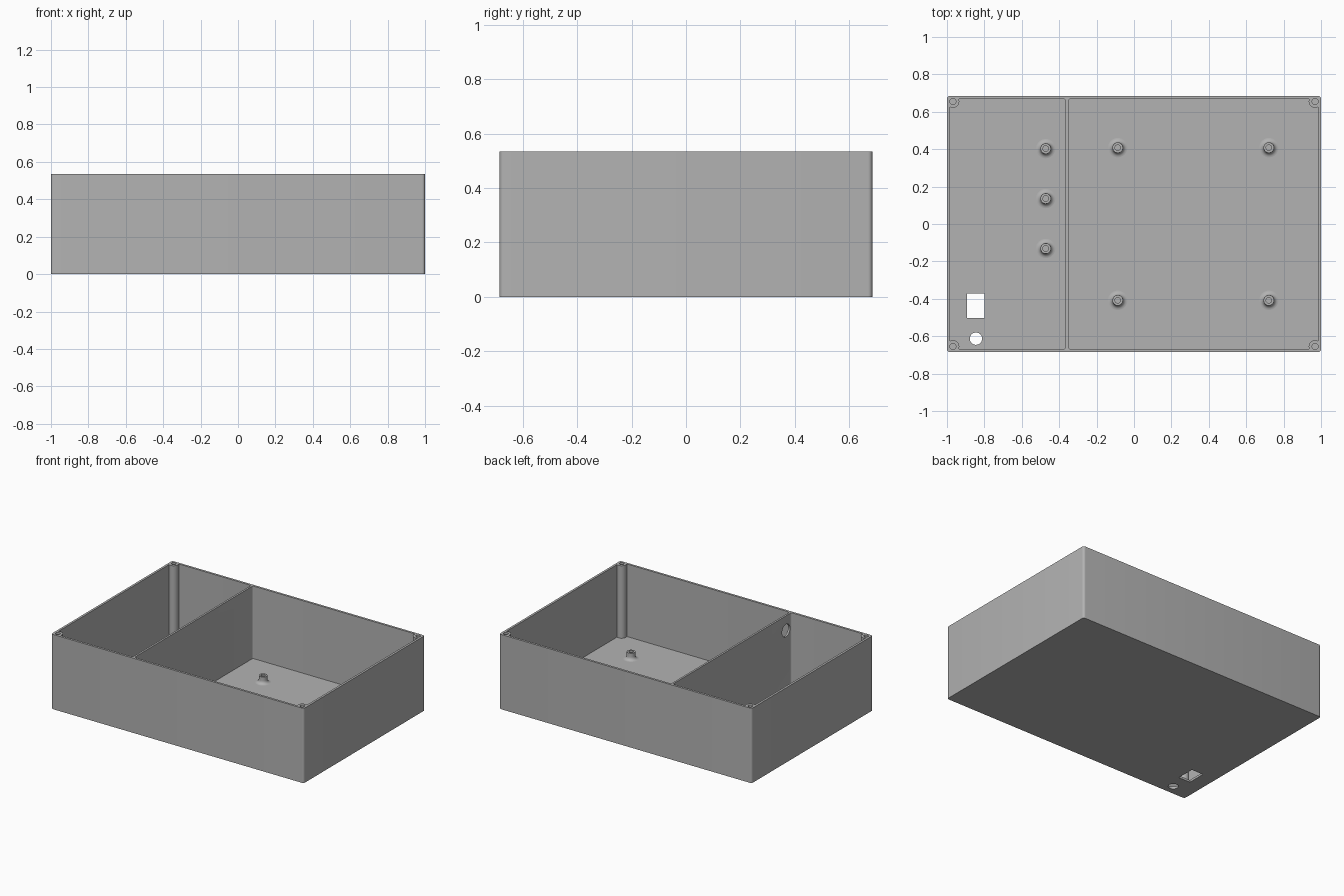
import bpy, bmesh, math
from mathutils import Matrix

if "Cube" in bpy.data.objects:
    bpy.data.objects.remove(bpy.data.objects["Cube"], do_unlink=True)

# Overall sizes
HX, HY, HEIGHT = 1.0, 0.685, 0.535
WALL, FLOOR = 0.016, 0.016
DIV_L, DIV_R = -0.365, -0.351
POST_X, POST_Y, POST_R = 0.968, 0.655, 0.034

grey = bpy.data.materials.new("plain grey")
grey.use_nodes = True
grey.diffuse_color = (0.45, 0.45, 0.45, 1)
grey.node_tree.nodes["Principled BSDF"].inputs["Base Color"].default_value = (0.45, 0.45, 0.45, 1)


def finish(name, bm):
    bmesh.ops.recalc_face_normals(bm, faces=bm.faces)
    mesh = bpy.data.meshes.new(name)
    bm.to_mesh(mesh)
    bm.free()
    mesh.materials.append(grey)
    obj = bpy.data.objects.new(name, mesh)
    bpy.context.collection.objects.link(obj)
    return obj


def block(name, x0, x1, y0, y1, z0, z1, radius=0.0):
    """Box with rounded vertical edges."""
    bm = bmesh.new()
    bmesh.ops.create_cube(bm, size=1)
    for v in bm.verts:
        v.co.x = x1 if v.co.x > 0 else x0
        v.co.y = y1 if v.co.y > 0 else y0
        v.co.z = z1 if v.co.z > 0 else z0
    if radius:
        upright = [e for e in bm.edges if abs(e.verts[0].co.z - e.verts[1].co.z) > 0.01]
        bmesh.ops.bevel(bm, geom=upright, offset=radius, segments=6, profile=0.5, affect='EDGES')
    return finish(name, bm)


def rod(name, centre, radius, length, axis='Z'):
    bm = bmesh.new()
    turn = Matrix.Rotation(math.pi / 2, 4, 'Y') if axis == 'X' else Matrix()
    bmesh.ops.create_cone(bm, cap_ends=True, segments=32, radius1=radius, radius2=radius,
                          depth=length, matrix=Matrix.Translation(centre) @ turn)
    return finish(name, bm)


def cut(target, cutter):
    """Subtract the cutter and discard it."""
    mod = target.modifiers.new("cut", 'BOOLEAN')
    mod.operation, mod.solver, mod.object = 'DIFFERENCE', 'EXACT', cutter
    bpy.context.view_layer.objects.active = target
    bpy.ops.object.modifier_apply(modifier=mod.name)
    bpy.data.objects.remove(cutter, do_unlink=True)


def smooth(obj):
    bpy.ops.object.select_all(action='DESELECT')
    obj.select_set(True)
    bpy.context.view_layer.objects.active = obj
    bpy.ops.object.shade_smooth_by_angle(angle=math.radians(30))


# Enclosure body with two pockets, leaving the divider and corner posts standing
body = block("enclosure_body", -HX, HX, -HY, HY, 0, HEIGHT, 0.016)
for side, x0, x1 in ((-1, -HX + WALL, DIV_L), (1, DIV_R, HX - WALL)):
    pocket = block("pocket", x0, x1, -HY + WALL, HY - WALL, FLOOR, HEIGHT + 0.1, 0.012)
    for end in (-1, 1):
        cut(pocket, rod("post", (side * POST_X, end * POST_Y, 0.3), POST_R, 1.2))
    cut(body, pocket)

# Screw holes in the corner posts
for sx in (-1, 1):
    for sy in (-1, 1):
        cut(body, rod("screw_hole", (sx * POST_X, sy * POST_Y, HEIGHT), 0.016, 0.3))

# Socket and cable openings in the floor, cable opening in the divider
cut(body, block("socket_opening", -0.893, -0.80, -0.503, -0.372, -0.1, 0.1))
cut(body, rod("cable_opening", (-0.845, -0.613, 0), 0.033, 0.2))
cut(body, rod("divider_opening", ((DIV_L + DIV_R) / 2, -0.61, 0.43), 0.045, 0.1, 'X'))
smooth(body)


# Hollow board standoffs with a flared foot
def standoff(name, x, y):
    r, flare, top, bore = 0.028, 0.024, 0.05, 0.015
    profile = [(r + flare - flare * math.sin(a), flare - flare * math.cos(a))
               for a in (math.pi / 2 * i / 6 for i in range(7))]
    profile += [(r, top), (bore, top), (bore, 0.004), (0, 0.004)]
    bm = bmesh.new()
    verts = [bm.verts.new((px, 0, pz)) for px, pz in profile]
    edges = [bm.edges.new(pair) for pair in zip(verts, verts[1:])]
    bmesh.ops.spin(bm, geom=verts + edges, cent=(0, 0, 0), axis=(0, 0, 1),
                   angle=math.tau, steps=32)
    bmesh.ops.remove_doubles(bm, verts=bm.verts, dist=0.0002)
    obj = finish(name, bm)
    # Face the open shell outward
    foot = max(obj.data.polygons, key=lambda p: p.center.z)
    if foot.normal.z < 0:
        obj.data.flip_normals()
    obj.location = (x, y, FLOOR)
    smooth(obj)


for i, y in enumerate((0.403, 0.136, -0.131)):
    standoff(f"side_standoff_{i + 1}", -0.472, y)
for x, across in ((-0.087, "inner"), (0.721, "outer")):
    for y, along in ((-0.408, "front"), (0.408, "back")):
        standoff(f"{along}_{across}_standoff", x, y)
